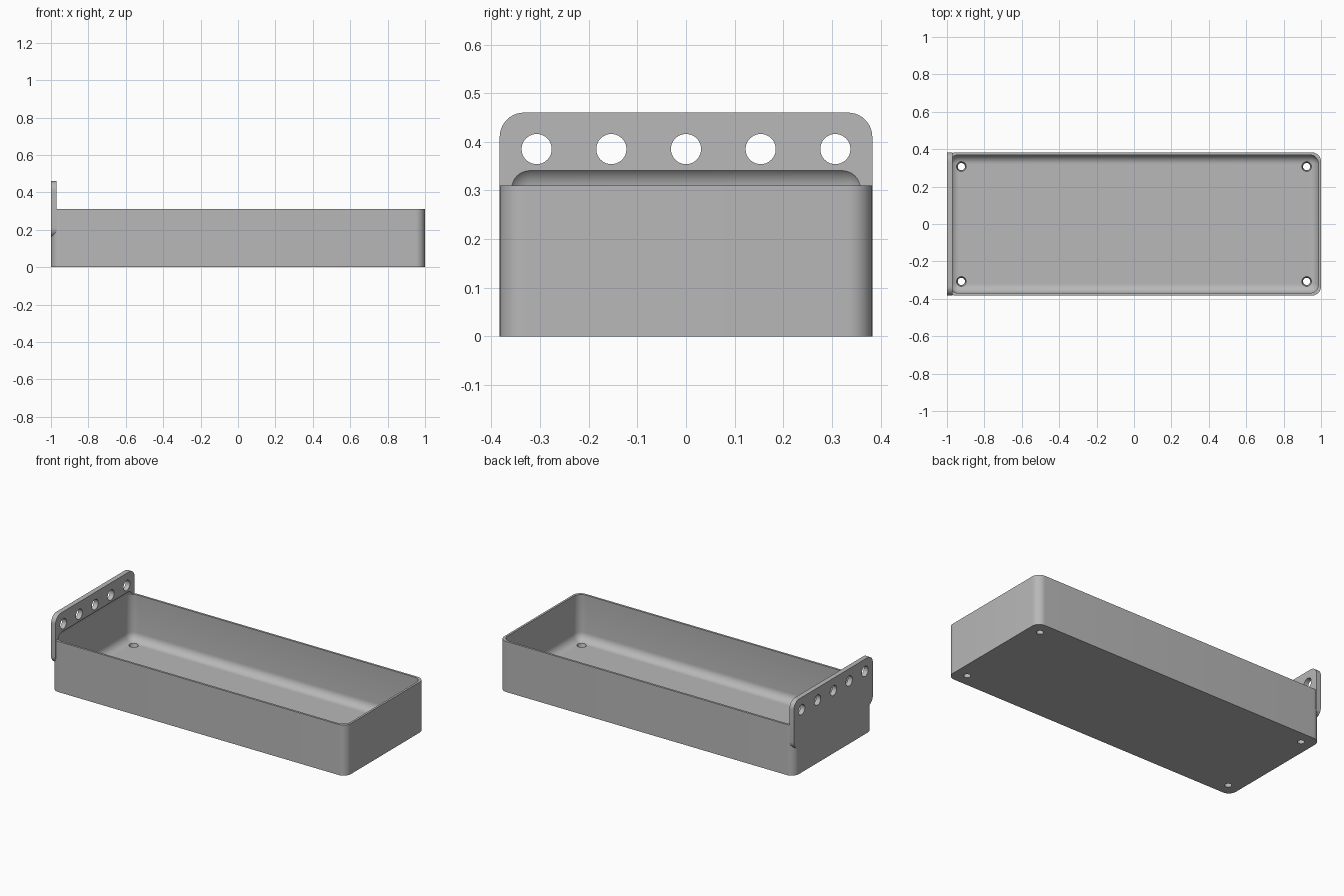
import bpy, bmesh, math
from mathutils import Matrix, Vector

cube = bpy.data.objects.get("Cube")
if cube:
    bpy.data.objects.remove(cube, do_unlink=True)

HALF_Y = 0.383      # half depth of the tray
RIM = 0.31          # rim height
WALL = 0.0125       # side wall thickness
FLOOR = 0.03        # floor thickness
PLATE = 0.03        # hanger plate thickness
ROUND = 0.05        # shared corner radius

grey = bpy.data.materials.new("plain grey")
grey.use_nodes = True
grey.diffuse_color = (0.48, 0.48, 0.48, 1)
grey.node_tree.nodes["Principled BSDF"].inputs["Base Color"].default_value = (0.48, 0.48, 0.48, 1)


def to_object(name, bm):
    mesh = bpy.data.meshes.new(name)
    bm.to_mesh(mesh)
    bm.free()
    obj = bpy.data.objects.new(name, mesh)
    bpy.context.collection.objects.link(obj)
    return obj


def rounded_box(name, low, high, axes):
    """Box whose edges parallel to the given axes are rounded."""
    low, high = Vector(low), Vector(high)
    bm = bmesh.new()
    bmesh.ops.create_cube(bm, size=1)
    bmesh.ops.scale(bm, vec=high - low, verts=bm.verts)
    bmesh.ops.translate(bm, vec=(low + high) / 2, verts=bm.verts)
    edges = [e for e in bm.edges
             if any(abs((e.verts[0].co - e.verts[1].co).normalized()[a]) > 0.9 for a in axes)]
    bmesh.ops.bevel(bm, geom=edges, offset=ROUND, segments=10, profile=0.5, affect='EDGES')
    return to_object(name, bm)


def drill(name, spots, r1, r2, depth, turn):
    """Row of round cutters, sharing one mesh."""
    bm = bmesh.new()
    for spot in spots:
        bmesh.ops.create_cone(bm, cap_ends=True, segments=40, radius1=r1, radius2=r2,
                              depth=depth, matrix=Matrix.Translation(spot) @ turn)
    return to_object(name, bm)


def combine(target, tool, operation):
    mod = target.modifiers.new(operation, 'BOOLEAN')
    mod.operation, mod.solver, mod.object = operation, 'EXACT', tool
    graph = bpy.context.evaluated_depsgraph_get()
    mesh = bpy.data.meshes.new_from_object(target.evaluated_get(graph))
    target.modifiers.clear()
    target.data = mesh
    bpy.data.objects.remove(tool, do_unlink=True)


# tray body with rounded upright corners
tray = rounded_box("tray", (-1, -HALF_Y, 0), (1, HALF_Y, RIM), [2])

# hanger plate on the end wall
hanger = rounded_box("hanger_plate", (-1, -HALF_Y, 0.16), (-1 + PLATE, HALF_Y, 0.46), [0])
combine(tray, hanger, 'UNION')

# filleted cavity, which also scoops into the plate above the rim
inner = 1 - WALL
cavity = rounded_box("cavity", (-inner, WALL - HALF_Y, FLOOR),
                     (inner, HALF_Y - WALL, 0.353), [0, 1, 2])
combine(tray, cavity, 'DIFFERENCE')

# five hanging holes
hooks = [Vector((PLATE / 2 - 1, i * 0.1535, 0.385)) for i in range(-2, 3)]
combine(tray, drill("hanging_holes", hooks, 0.031, 0.031, 0.1,
                    Matrix.Rotation(math.pi / 2, 4, 'Y')), 'DIFFERENCE')

# four tapered drain holes in the floor
drains = [Vector((x * 0.923, y * 0.307, 0.015)) for x in (-1, 1) for y in (-1, 1)]
combine(tray, drill("drain_holes", drains, 0.016, 0.029, 0.06, Matrix()), 'DIFFERENCE')

# finish
tray.data.materials.clear()
tray.data.materials.append(grey)
for face in tray.data.polygons:
    face.material_index = 0
bpy.ops.object.select_all(action='DESELECT')
tray.select_set(True)
bpy.context.view_layer.objects.active = tray
bpy.ops.object.shade_smooth_by_angle(angle=math.radians(30))
